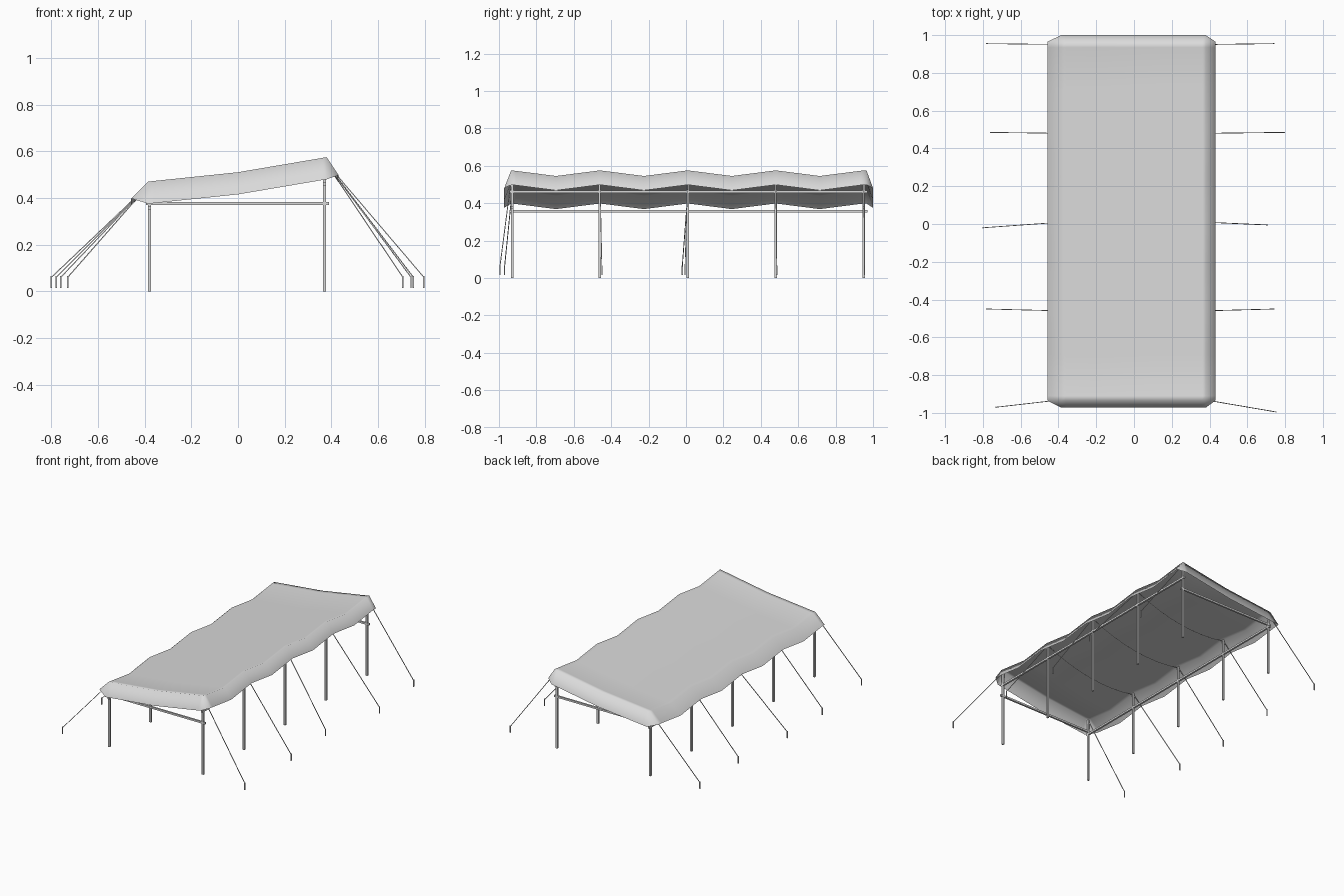
import bpy
import bmesh
from mathutils import Vector

cube = bpy.data.objects.get("Cube")
if cube:
    bpy.data.objects.remove(cube)

grey = bpy.data.materials.new("light_grey")
grey.use_nodes = True
colour = (0.7, 0.7, 0.7, 1)
grey.diffuse_color = colour
grey.node_tree.nodes["Principled BSDF"].inputs["Base Color"].default_value = colour

LOW_X, HIGH_X = -0.38, 0.37
FRONT, BAY = -0.93, 0.47
POST_YS = [FRONT + BAY * i for i in range(5)]
BACK = POST_YS[-1]


def add_mesh(name, bm, smooth=False):
    bmesh.ops.recalc_face_normals(bm, faces=bm.faces)
    mesh = bpy.data.meshes.new(name)
    bm.to_mesh(mesh)
    bm.free()
    mesh.materials.append(grey)
    obj = bpy.data.objects.new(name, mesh)
    bpy.context.collection.objects.link(obj)
    for poly in mesh.polygons:
        poly.use_smooth = smooth
    return obj


def bar(name, a, b, width):
    """A straight square bar from a to b."""
    a, b = Vector(a), Vector(b)
    bm = bmesh.new()
    bmesh.ops.create_cube(bm, size=1)
    bmesh.ops.scale(bm, vec=(width, width, (b - a).length), verts=bm.verts)
    obj = add_mesh(name, bm)
    obj.location = (a + b) / 2
    obj.rotation_mode = 'QUATERNION'
    obj.rotation_quaternion = (b - a).to_track_quat('Z', 'Y')


def cloth_height(x, y):
    """Sloping roof that dips between the posts and folds along the middle."""
    t = ((y - FRONT) / BAY) % 1
    dip = 0.03 * (1 - abs(2 * t - 1)) if FRONT < y < BACK else 0
    fold = 0.0125 * (1 - min(1, abs(x) / 0.38))
    return 0.523 + 0.137 * x - dip - fold


# Canopy roof
xs = [-0.385, -0.36, -0.18, 0, 0.18, 0.36, 0.38]
ys = [FRONT - 0.005, FRONT + 0.02] + [FRONT + BAY * i / 2 for i in range(1, 8)]
ys += [BACK - 0.015, BACK + 0.015]
bm = bmesh.new()
grid = [[bm.verts.new((x, y, cloth_height(x, y))) for x in xs] for y in ys]
for row, above in zip(grid, grid[1:]):
    for i in range(len(xs) - 1):
        bm.faces.new((row[i], row[i + 1], above[i + 1], above[i]))


# Canopy skirt, one flap per side, with a triangle closing each corner
def flap(edge, offset):
    hem = [bm.verts.new(v.co + Vector(offset)) for v in edge]
    for i in range(len(edge) - 1):
        bm.faces.new((edge[i], edge[i + 1], hem[i + 1], hem[i]))
    return hem


front = flap(grid[0], (0, -0.037, -0.095))
back = flap(grid[-1], (0, 0.035, -0.095))
low = flap([r[0] for r in grid], (-0.073, 0, -0.072))
high = flap([r[-1] for r in grid], (0.051, 0, -0.077))
for row, end, k in ((grid[0], front, 0), (grid[-1], back, -1)):
    bm.faces.new((row[0], end[0], low[k]))
    bm.faces.new((row[-1], end[-1], high[k]))
add_mesh("canopy", bm, smooth=True)

# Posts
for i, y in enumerate(POST_YS):
    for side, x in (("right", LOW_X), ("left", HIGH_X)):
        bar(f"{side}_post_{i + 1}", (x, y, 0), (x, y, cloth_height(x, y) - 0.005), 0.013)

# Beams along both sides and across both ends
bar("right_beam", (LOW_X, FRONT - 0.015, 0.357), (LOW_X, BACK + 0.02, 0.357), 0.013)
bar("left_beam", (HIGH_X, FRONT - 0.015, 0.46), (HIGH_X, BACK + 0.02, 0.46), 0.013)
for name, y in (("front_beam", FRONT), ("back_beam", BACK)):
    bar(name, (-0.395, y, 0.376), (0.39, y, 0.376), 0.013)

# Guy ropes from the post tops under the skirt to the ground stakes
right_stakes = [(-0.73, -0.97), (-0.78, -0.45), (-0.8, -0.02), (-0.76, 0.485), (-0.78, 0.955)]
left_stakes = [(0.752, -0.995), (0.742, -0.45), (0.707, -0.005), (0.797, 0.485), (0.742, 0.955)]
for side, stakes, x in (("right", right_stakes, LOW_X), ("left", left_stakes, HIGH_X)):
    for i, ((sx, sy), y) in enumerate(zip(stakes, POST_YS)):
        top = cloth_height(x, y) - 0.012
        bar(f"{side}_rope_{i + 1}", (x, y, top), (sx, sy, 0.06), 0.004)
        bar(f"{side}_stake_{i + 1}", (sx, sy, 0.015), (sx, sy, 0.066), 0.006)

# Slack ropes hanging across the inner bays
for i, y in enumerate(POST_YS[1:-1]):
    points = []
    for k in range(9):
        t = k / 8
        x = LOW_X + (HIGH_X - LOW_X) * t
        points.append((x, y, 0.508 + 0.137 * x - 0.24 * t * (1 - t)))
    curve = bpy.data.curves.new(f"cross_rope_{i + 1}", 'CURVE')
    curve.dimensions = '3D'
    curve.bevel_depth = 0.002
    curve.bevel_resolution = 0
    curve.materials.append(grey)
    spline = curve.splines.new('POLY')
    spline.points.add(len(points) - 1)
    for point, co in zip(spline.points, points):
        point.co = (*co, 1)
    bpy.context.collection.objects.link(bpy.data.objects.new(curve.name, curve))
